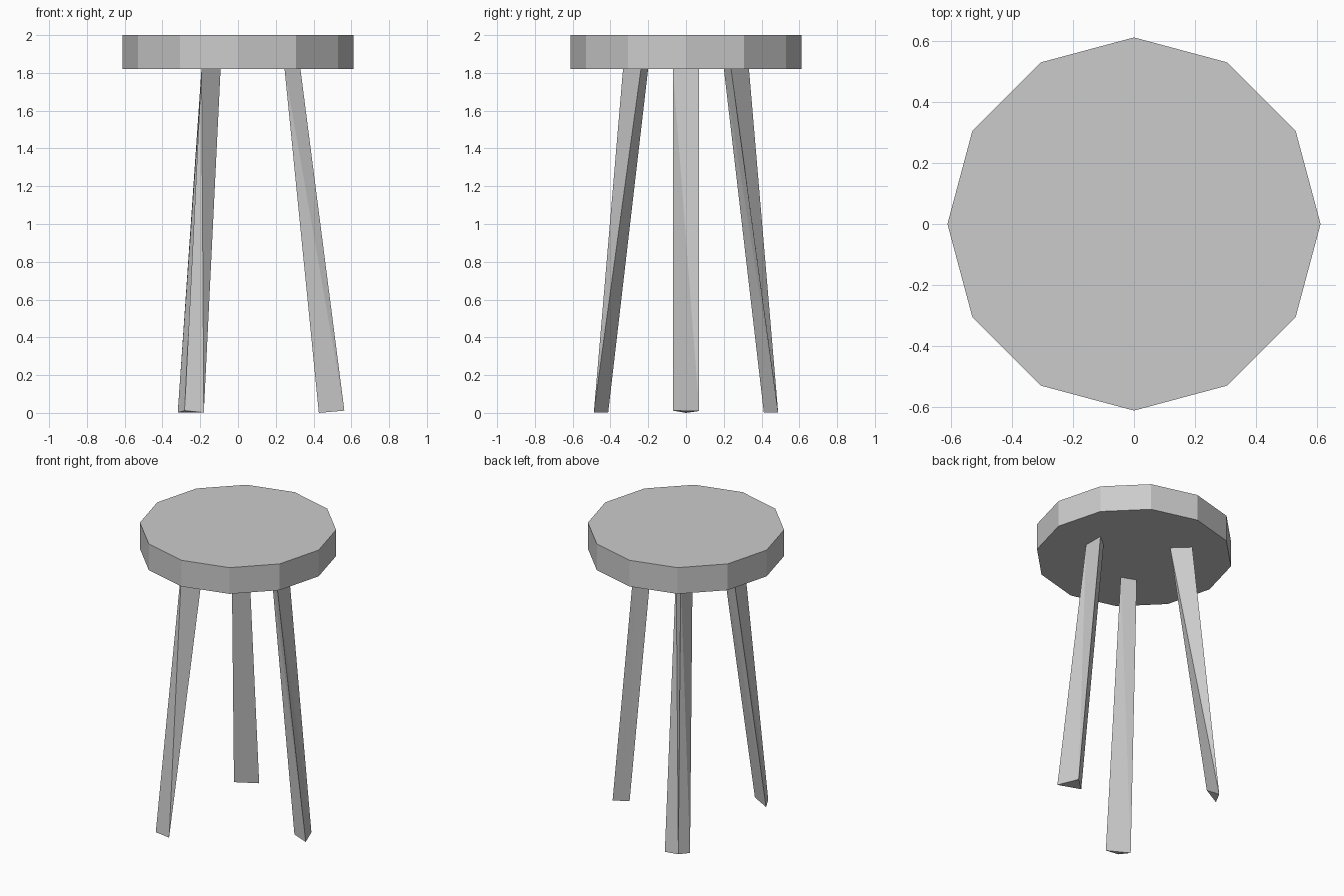
import bpy
import bmesh
import math

if "Cube" in bpy.data.objects:
    bpy.data.objects.remove(bpy.data.objects["Cube"])

grey = bpy.data.materials.new("light_grey")
grey.diffuse_color = (0.6, 0.6, 0.6, 1)
grey.use_nodes = True
grey.node_tree.nodes["Principled BSDF"].inputs["Base Color"].default_value = grey.diffuse_color

SEAT_RADIUS, SEAT_BOTTOM, SEAT_TOP = 0.612, 1.82, 2.0


def add_object(name, bm):
    bmesh.ops.recalc_face_normals(bm, faces=bm.faces[:])
    mesh = bpy.data.meshes.new(name)
    bm.to_mesh(mesh)
    bm.free()
    mesh.materials.append(grey)
    obj = bpy.data.objects.new(name, mesh)
    bpy.context.collection.objects.link(obj)
    return obj


def prism(name, bottom, top, twisted=False):
    """Join two matching outlines, listed counter-clockwise from above."""
    bm = bmesh.new()
    lo = [bm.verts.new(p) for p in bottom]
    hi = [bm.verts.new(p) for p in top]
    n = len(lo)
    bm.faces.new(lo[::-1])
    bm.faces.new(hi)
    for i in range(n):
        j = (i + 1) % n
        if twisted:  # fold each side from its upper corner to the next lower one
            bm.faces.new((lo[i], lo[j], hi[i]))
            bm.faces.new((lo[j], hi[j], hi[i]))
        else:
            bm.faces.new((lo[i], lo[j], hi[j], hi[i]))
    return add_object(name, bm)


def at_height(points, z):
    return [(x, y, z) for x, y in points]


# Twelve-sided seat
ring = [(SEAT_RADIUS * math.cos(math.radians(30 * i)),
         SEAT_RADIUS * math.sin(math.radians(30 * i))) for i in range(12)]
prism("seat", at_height(ring, SEAT_BOTTOM), at_height(ring, SEAT_TOP))

# Right leg: flat side outward, narrow edge inward
leg_top = SEAT_BOTTOM + 0.005
prism("right_leg",
      [(0.563, -0.07, 0.012), (0.508, 0.07, 0.01), (0.428, 0.0, 0.0)],
      at_height([(0.33, -0.07), (0.33, 0.07), (0.246, 0.0)], leg_top), True)

# Left legs: ridge outward, flat side inward, placed front and back
foot = [(-0.283, -0.487, 0.012), (-0.181, -0.488, 0.002), (-0.319, -0.412, 0.002)]
head = at_height([(-0.193, -0.333), (-0.092, -0.238), (-0.19, -0.2)], leg_top)
prism("front_left_leg", foot, head, True)


def flip(points):
    # Mirrored across y, reversed to stay counter-clockwise
    return [(x, -y, z) for x, y, z in reversed(points)]


prism("back_left_leg", flip(foot), flip(head), True)
